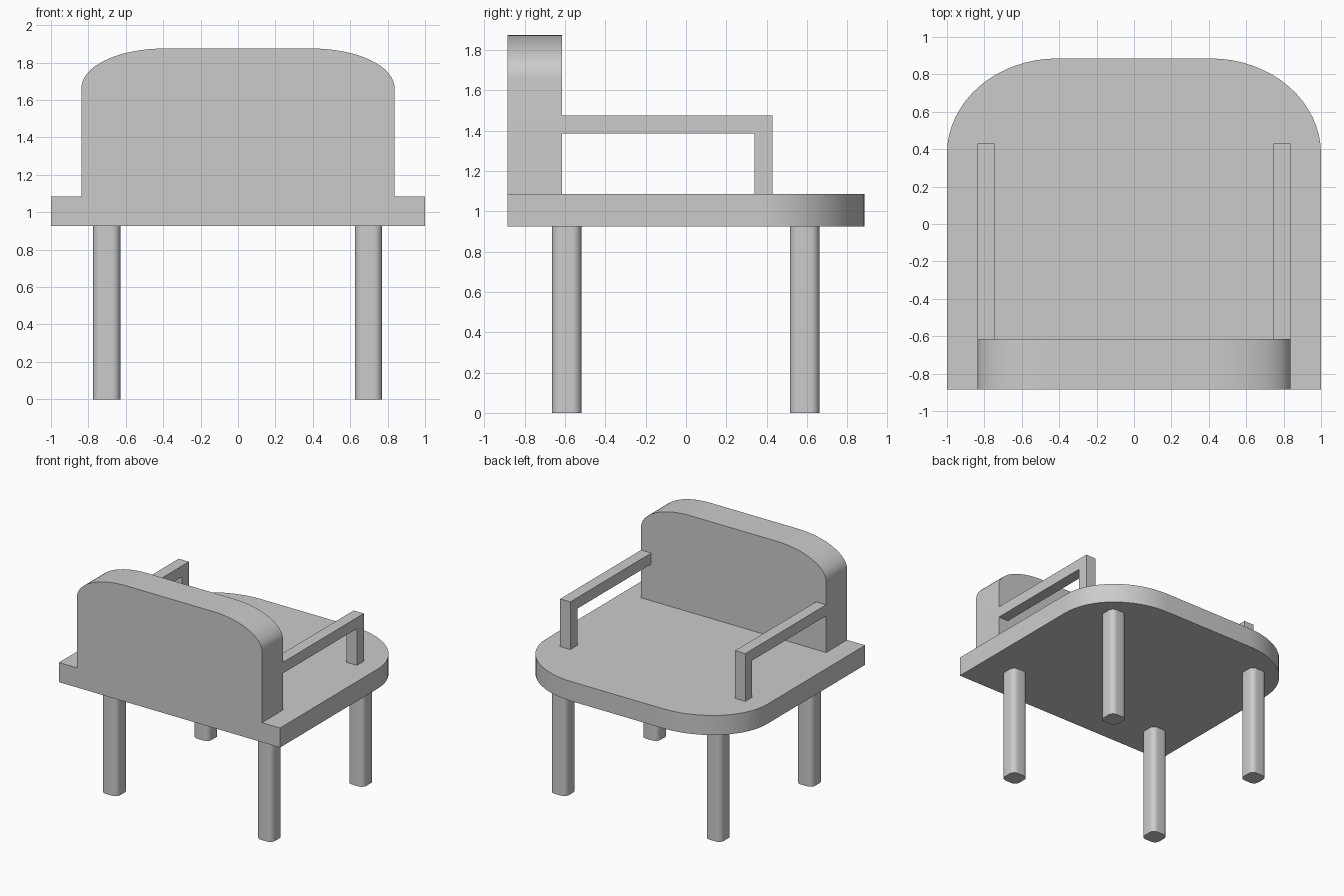
import bpy, bmesh
from math import sin, cos, pi, radians
from mathutils import Vector

cube = bpy.data.objects.get("Cube")
if cube:
    bpy.data.objects.remove(cube, do_unlink=True)

grey = bpy.data.materials.new("plain grey")
grey.use_nodes = True
colour = (0.6, 0.6, 0.6, 1)
grey.diffuse_color = colour
grey.node_tree.nodes["Principled BSDF"].inputs["Base Color"].default_value = colour


def corner(cx, cy, rx, ry, start, steps=16):
    """Points of a quarter ellipse, counter-clockwise from the start angle."""
    angles = [start + pi / 2 * i / steps for i in range(steps + 1)]
    return [(cx + rx * cos(a), cy + ry * sin(a)) for a in angles]


def extrude(name, profile, place, direction):
    """Extrude a 2D profile, placed in space by a function, along a vector."""
    bm = bmesh.new()
    base = bm.faces.new([bm.verts.new(place(u, v)) for u, v in profile])
    result = bmesh.ops.extrude_face_region(bm, geom=[base], use_keep_orig=True)
    moved = [g for g in result["geom"] if isinstance(g, bmesh.types.BMVert)]
    bmesh.ops.translate(bm, verts=moved, vec=Vector(direction))
    bmesh.ops.recalc_face_normals(bm, faces=bm.faces)
    mesh = bpy.data.meshes.new(name)
    bm.to_mesh(mesh)
    bm.free()
    mesh.materials.append(grey)
    obj = bpy.data.objects.new(name, mesh)
    bpy.context.collection.objects.link(obj)
    bpy.ops.object.select_all(action='DESELECT')
    obj.select_set(True)
    bpy.context.view_layer.objects.active = obj
    bpy.ops.object.shade_smooth_by_angle(angle=radians(30))
    return obj


def arch(half_width, low, high, rx, ry):
    """Rectangle whose two upper corners are elliptical."""
    return ([(-half_width, low), (half_width, low)]
            + corner(half_width - rx, high - ry, rx, ry, 0)
            + corner(rx - half_width, high - ry, rx, ry, pi / 2))


# Seat slab, rounded along one end
extrude("seat", arch(1.0, -0.885, 0.885, 0.59, 0.51),
        lambda u, v: (u, v, 0.925), (0, 0, 0.16))

# Backrest with rounded top corners
extrude("backrest", arch(0.837, 1.085, 1.875, 0.44, 0.21),
        lambda u, v: (u, -0.885, v), (0, 0.27, 0))

# Armrests: rail and post in one bent profile
bent = [(-0.615, 1.385), (0.34, 1.385), (0.34, 1.085),
        (0.43, 1.085), (0.43, 1.475), (-0.615, 1.475)]
for side, x in (("left", 0.745), ("right", -0.837)):
    extrude(side + "_armrest", bent, lambda u, v: (x, u, v), (0.092, 0, 0))

# Legs: square posts with rounded edges
half, r = 0.073, 0.045
post = [p for k, (sx, sy) in enumerate(((1, 1), (-1, 1), (-1, -1), (1, -1)))
        for p in corner(sx * (half - r), sy * (half - r), r, r, k * pi / 2, 8)]
for side, x in (("left", 0.698), ("right", -0.702)):
    for end, y in (("front", -0.592), ("back", 0.588)):
        extrude(f"{end}_{side}_leg", post,
                lambda u, v: (x + u, y + v, 0), (0, 0, 0.925))
